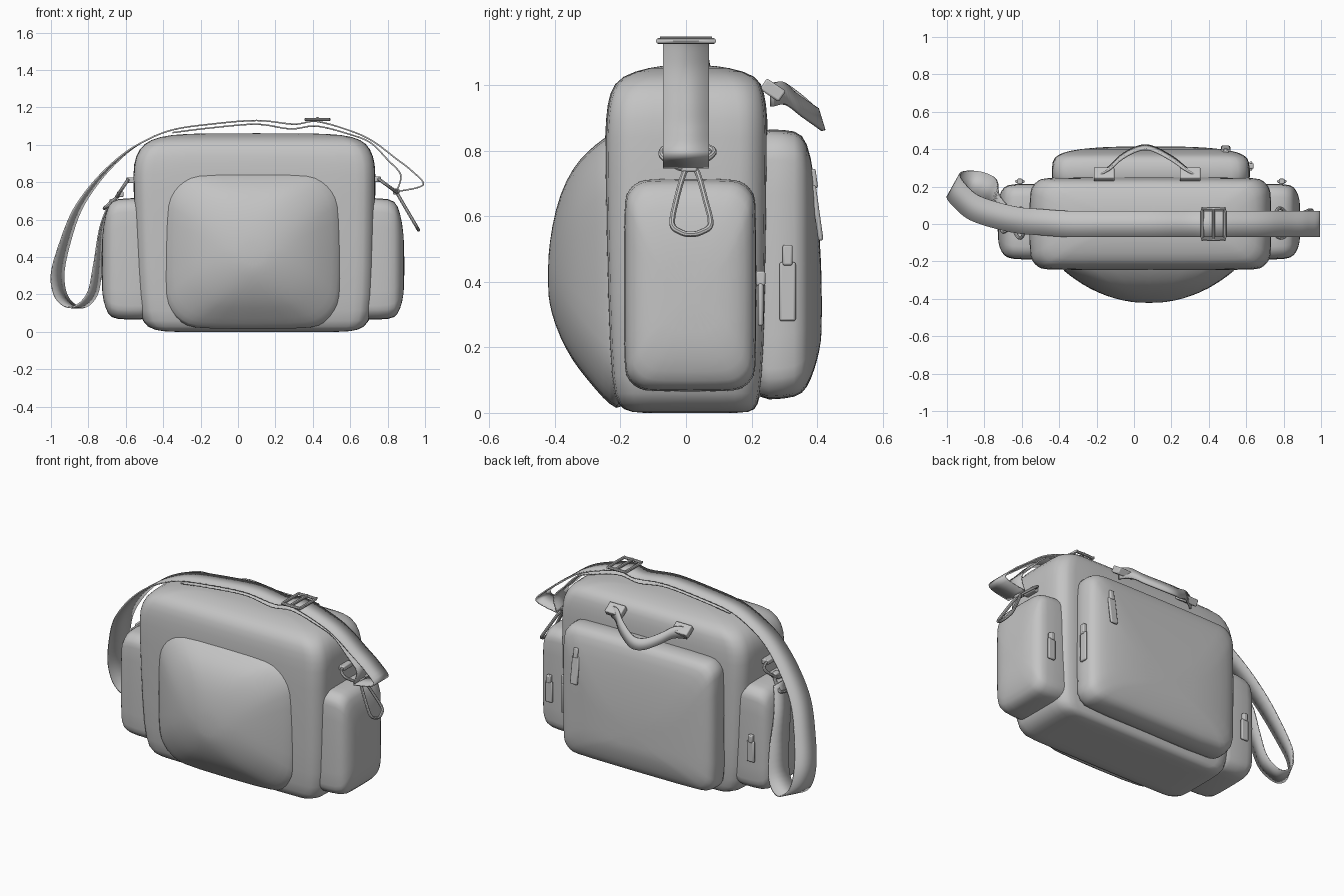
import bpy
import bmesh
import math
from mathutils import Vector

cube = bpy.data.objects.get("Cube")
if cube:
    bpy.data.objects.remove(cube, do_unlink=True)

GREY = (0.55, 0.55, 0.55, 1)
fabric = bpy.data.materials.new("plain_grey")
fabric.use_nodes = True
fabric.diffuse_color = GREY
for node in fabric.node_tree.nodes:
    if node.type == 'BSDF_PRINCIPLED':
        node.inputs["Base Color"].default_value = GREY


def finish(obj, angle=40):
    """Give an object the material and smooth shading with sharp creases."""
    obj.data.materials.clear()
    obj.data.materials.append(fabric)
    bpy.ops.object.select_all(action='DESELECT')
    obj.select_set(True)
    bpy.context.view_layer.objects.active = obj
    bpy.ops.object.shade_smooth_by_angle(angle=math.radians(angle))
    return obj


def link(name, data):
    obj = bpy.data.objects.new(name, data)
    bpy.context.collection.objects.link(obj)
    return obj


def from_bmesh(name, bm):
    bmesh.ops.recalc_face_normals(bm, faces=bm.faces[:])
    mesh = bpy.data.meshes.new(name)
    bm.to_mesh(mesh)
    bm.free()
    return link(name, mesh)


def loft(name, axis, sections, corner_steps=4):
    """Rounded rectangles (position, u0, u1, v0, v1, radius) joined along an axis."""
    bm = bmesh.new()
    rings = []
    for pos, u0, u1, v0, v1, r in sections:
        r = min(r, (u1 - u0) * 0.48, (v1 - v0) * 0.48)
        centres = [(u1 - r, v1 - r), (u0 + r, v1 - r), (u0 + r, v0 + r), (u1 - r, v0 + r)]
        ring = []
        for quarter, (cu, cv) in enumerate(centres):
            for step in range(corner_steps + 1):
                a = (quarter + step / corner_steps) * math.pi / 2
                co = [cu + r * math.cos(a), cv + r * math.sin(a)]
                co.insert("xyz".index(axis), pos)
                ring.append(bm.verts.new(co))
        rings.append(ring)
    count = len(rings[0])
    for low, high in zip(rings, rings[1:]):
        for i in range(count):
            j = (i + 1) % count
            bm.faces.new((low[i], low[j], high[j], high[i]))
    bm.faces.new(rings[0])
    bm.faces.new(rings[-1])
    obj = from_bmesh(name, bm)
    mod = obj.modifiers.new("soften", 'SUBSURF')
    mod.levels = mod.render_levels = 1
    return finish(obj, 60)


def smooth_path(points, steps=5, cyclic=False):
    """Catmull-Rom curve through the points."""
    p = [Vector(q) for q in points]
    p = [p[-1]] + p + p[:2] if cyclic else [p[0]] + p + [p[-1]]
    out = []
    for a, b, c, d in zip(p, p[1:], p[2:], p[3:]):
        for s in range(steps):
            t = s / steps
            out.append(0.5 * (2 * b + (c - a) * t + (2 * a - 5 * b + 4 * c - d) * t ** 2
                              + (3 * b - a - 3 * c + d) * t ** 3))
    return out if cyclic else out + [p[-1]]


def ribbon(name, points, width, side, thickness=0.008):
    """Webbing along points (x, y, z, turn); side(turn) is the width direction."""
    bm = bmesh.new()
    edge = None
    for q in smooth_path(points):
        half = side(q.w) * width / 2
        new = [bm.verts.new(q.to_3d() - half), bm.verts.new(q.to_3d() + half)]
        if edge:
            bm.faces.new((edge[0], edge[1], new[1], new[0]))
        edge = new
    obj = from_bmesh(name, bm)
    mod = obj.modifiers.new("thickness", 'SOLIDIFY')
    mod.thickness, mod.offset = thickness, 0
    return finish(obj)


def wire(name, points, radius=0.008, cyclic=True, steps=5):
    """Bent metal wire."""
    curve = bpy.data.curves.new(name, 'CURVE')
    curve.dimensions = '3D'
    curve.bevel_depth, curve.bevel_resolution = radius, 2
    path = smooth_path(points, steps, cyclic)
    spline = curve.splines.new('POLY')
    spline.points.add(len(path) - 1)
    for pt, q in zip(spline.points, path):
        pt.co = (*q, 1)
    spline.use_cyclic_u = cyclic
    curve.use_fill_caps = True
    obj = link(name, curve)
    bpy.ops.object.select_all(action='DESELECT')
    obj.select_set(True)
    bpy.context.view_layer.objects.active = obj
    bpy.ops.object.convert(target='MESH')
    return finish(bpy.context.view_layer.objects.active)


def box(name, loc, size, rot=(0, 0, 0), bevel=0.006):
    bm = bmesh.new()
    bmesh.ops.create_cube(bm, size=1)
    bmesh.ops.scale(bm, vec=size, verts=bm.verts[:])
    obj = from_bmesh(name, bm)
    obj.location, obj.rotation_euler = loc, rot
    mod = obj.modifiers.new("round", 'BEVEL')
    mod.width, mod.segments = bevel, 2
    return finish(obj)


# Main compartment
loft("main_body", 'z', [
    (0, -.3, .5, -.1, .12, .05), (0, -.4, .6, -.17, .2, .06), (.02, -.49, .68, -.21, .22, .08),
    (.09, -.53, .72, -.23, .235, .1), (.3, -.545, .73, -.24, .245, .1),
    (.8, -.56, .735, -.25, .25, .1), (.9, -.56, .735, -.245, .25, .1),
    (.98, -.53, .71, -.235, .24, .1), (1.03, -.47, .66, -.2, .22, .1),
    (1.055, -.36, .56, -.11, .13, .08), (1.062, -.2, .4, -.05, .06, .04)])

# Domed front pocket
loft("front_pocket", 'y', [
    (-.17, -.4, .56, 0, .87, .2), (-.215, -.4, .56, .012, .86, .2), (-.25, -.38, .54, .04, .84, .2),
    (-.3, -.31, .47, .1, .8, .2), (-.345, -.24, .4, .155, .75, .2), (-.385, -.15, .31, .23, .67, .18),
    (-.41, -.06, .22, .3, .57, .13), (-.422, .02, .14, .36, .47, .06)])

# Rear pocket
loft("back_pocket", 'y', [
    (.18, -.44, .62, .04, .865, .1), (.25, -.44, .62, .04, .865, .1), (.34, -.44, .62, .045, .865, .1),
    (.37, -.41, .59, .075, .83, .1), (.392, -.35, .53, .13, .73, .1),
    (.408, -.23, .41, .19, .55, .1), (.415, -.08, .26, .24, .4, .07)])

# Side pockets, mirrored about the middle of the bag
MID = .08
for label, s in (("left", 1), ("right", -1)):
    loft(label + "_side_pocket", 'x', [
        (MID + s * d, *rest) for d, *rest in [
            (.5, -.19, .215, .065, .715, .08), (.6, -.19, .215, .065, .715, .08),
            (.74, -.19, .215, .065, .715, .08), (.775, -.17, .2, .09, .68, .08),
            (.8, -.13, .16, .16, .58, .08), (.81, -.07, .1, .24, .46, .06)]])

# Shoulder strap: outer layer with hanging loop, then the inner doubled layer
def across(turn):
    return Vector((math.sin(turn), math.cos(turn), 0))

ribbon("shoulder_strap", [
    (.85, 0, .75, 0), (.99, 0, .785, 0), (.93, 0, .86, 0), (.84, 0, .93, 0), (.72, 0, 1.02, 0),
    (.6, 0, 1.075, 0), (.42, 0, 1.125, 0), (.3, 0, 1.11, 0), (.1, 0, 1.13, 0),
    (-.15, 0, 1.11, 0), (-.35, 0, 1.08, 0), (-.5, .01, 1.02, 0), (-.62, .02, .94, .1),
    (-.75, .05, .81, .2), (-.86, .09, .65, .3), (-.93, .15, .46, .4), (-.965, .2, .3, .5),
    (-.94, .22, .18, .5), (-.86, .22, .13, .5), (-.78, .19, .2, .4), (-.75, .15, .36, .3),
    (-.73, .09, .56, .1), (-.68, .03, .71, 0)], .14, across)
ribbon("strap_inner_layer", [
    (.85, 0, .755, 0), (.87, 0, .84, 0), (.8, 0, .92, 0), (.71, 0, 1.01, 0), (.6, 0, 1.055, 0),
    (.42, 0, 1.1, 0), (.28, 0, 1.085, 0), (.1, 0, 1.11, 0), (-.15, 0, 1.09, 0),
    (-.35, 0, 1.065, 0)], .135, across)

# Strap slider buckle
wire("slider_frame", [(x, y, 1.135) for x, y in (
    (.365, -.07), (.375, -.08), (.475, -.08), (.485, -.07),
    (.485, .07), (.475, .08), (.375, .08), (.365, .07))], .009, True, 3)
wire("slider_bar", [(.425, -.08, 1.14), (.425, .08, 1.14)], .009, False)

# Attachment rings and snap hooks: (x, z) at the top and bottom of each
for label, ring_top, ring_low, hook_top, hook_low in (
        ("left", (.755, .815), (.85, .745), (.845, .75), (.965, .545)),
        ("right", (-.59, .81), (-.65, .72), (-.63, .735), (-.715, .66))):
    def bent(top, low, shape):
        return [(top[0] + (low[0] - top[0]) * t, y, top[1] + (low[1] - top[1]) * t)
                for t, y in shape]
    wire(label + "_d_ring", bent(ring_top, ring_low, [
        (0, -.05), (0, .05), (.3, .085), (.9, .03), (1, 0), (.9, -.03), (.4, -.075)]), .009)
    wire(label + "_snap_hook", bent(hook_top, hook_low, [
        (0, .015), (.08, .035), (.5, .06), (.85, .075), (.97, .045),
        (1, .015), (.97, -.015), (.85, -.042), (.5, -.03), (.08, -.005)]), .009)
    inward = -.02 if label == "left" else .02
    box(label + "_ring_tab", (ring_top[0] + inward, 0, ring_top[1]), (.06, .09, .03))
    box(label + "_hook_swivel", (hook_top[0], .01, hook_top[1]), (.035, .05, .03))

# Carry handle drooping over the rear pocket
def upright(turn):
    return Vector((0, math.sin(turn), math.cos(turn)))

ribbon("carry_handle", [
    (-.19, .262, .97, 0), (-.13, .3, .975, -.2), (-.07, .355, .94, -.3), (0, .395, .905, -.3),
    (.06, .41, .895, -.3), (.12, .395, .905, -.3), (.21, .345, .94, -.3),
    (.27, .3, .975, -.2), (.33, .262, .97, 0)], .07, upright, .012)
for label, x in (("right", -.16), ("left", .3)):
    box(label + "_handle_tab", (x, .265, .985), (.11, .07, .04), (-.6, 0, 0))

# Zip pulls: wide tab below a narrow slider, hung on a local frame
def zip_pull(name, loc, length, turn, tilt=0):
    x, y, z = loc
    box(name + "_tab", (x, y, z), (.05, .016, length), (tilt, 0, turn), .007)
    top = length * .62
    box(name + "_slider", (x, y - math.sin(tilt) * top, z + math.cos(tilt) * top),
        (.03, .028, length * .35), (tilt, 0, turn))

zip_pull("back_zip", (.49, .4, .61), .17, 0, .14)
zip_pull("back_side_zip", (.625, .31, .37), .18, math.pi / 2)
zip_pull("left_pocket_zip", (.79, .228, .33), .13, 0)
zip_pull("right_pocket_zip", (-.61, .228, .33), .13, 0)
